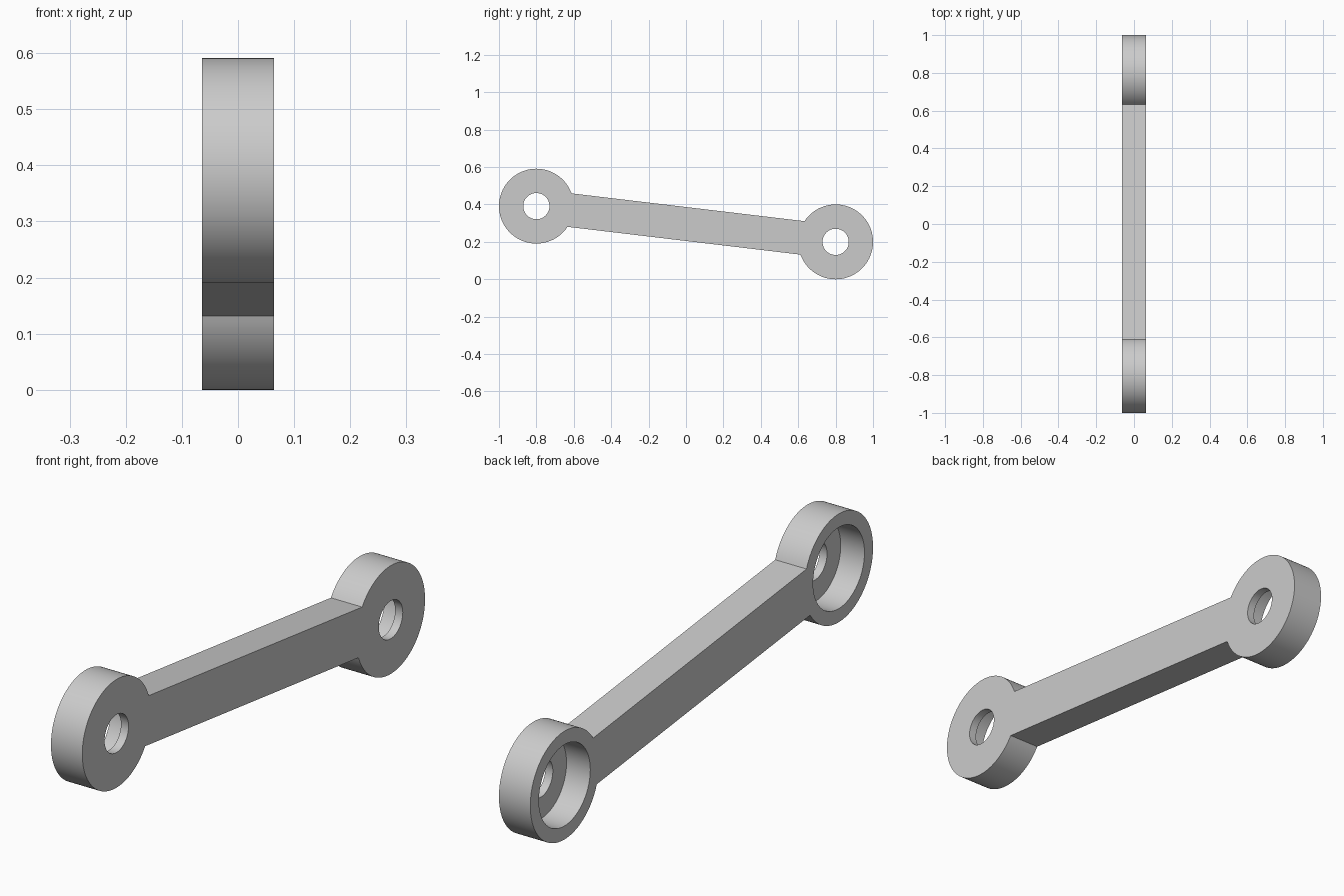
import bpy, bmesh, math
from mathutils import Vector

cube = bpy.data.objects.get("Cube")
if cube:
    bpy.data.objects.remove(cube, do_unlink=True)

HALF = 0.064          # half thickness along x
EYE_R, BORE_R, RECESS_R = 0.2, 0.07, 0.15
FLOOR = 0.031         # thickness left behind each recess
ARM_HALF = 0.09
HIGH, LOW = Vector((-0.8, 0.391)), Vector((0.8, 0.2))   # eye centres (y, z)
SEGMENTS = 96

metal = bpy.data.materials.new("light grey")
metal.use_nodes = True
grey = (0.6, 0.6, 0.6, 1)
metal.diffuse_color = grey
metal.node_tree.nodes["Principled BSDF"].inputs["Base Color"].default_value = grey


def finish(name, bm):
    bmesh.ops.recalc_face_normals(bm, faces=bm.faces)
    mesh = bpy.data.meshes.new(name)
    bm.to_mesh(mesh)
    bm.free()
    mesh.materials.append(metal)
    obj = bpy.data.objects.new(name, mesh)
    bpy.context.collection.objects.link(obj)
    return obj


def ring(bm, centre, radius, x):
    turns = [2 * math.pi * i / SEGMENTS for i in range(SEGMENTS)]
    return [bm.verts.new((x, centre.x + radius * math.cos(a),
                          centre.y + radius * math.sin(a))) for a in turns]


def stepped_cutter(name, centre):
    """Narrow through bore that widens into a recess on the -x side."""
    bm = bmesh.new()
    step = HALF - FLOOR
    rings = [ring(bm, centre, r, x) for r, x in
             ((BORE_R, HALF + 0.1), (BORE_R, step), (RECESS_R, step), (RECESS_R, -HALF - 0.1))]
    for a, b in zip(rings, rings[1:]):
        for i in range(SEGMENTS):
            j = (i + 1) % SEGMENTS
            bm.faces.new((a[i], a[j], b[j], b[i]))
    bm.faces.new(rings[0])
    bm.faces.new(rings[-1])
    obj = finish(name, bm)
    obj.hide_render = True
    return obj


# Link outline: an arc round each eye, joined by the straight arm edges
direction = math.atan2(LOW.y - HIGH.y, LOW.x - HIGH.x)
gap = math.asin(ARM_HALF / EYE_R)
bm = bmesh.new()
outline = []
for centre, inward in ((HIGH, direction), (LOW, direction + math.pi)):
    for i in range(SEGMENTS + 1):
        a = inward + gap + (2 * math.pi - 2 * gap) * i / SEGMENTS
        outline.append(bm.verts.new((-HALF, centre.x + EYE_R * math.cos(a),
                                     centre.y + EYE_R * math.sin(a))))
face = bm.faces.new(outline)
extruded = bmesh.ops.extrude_face_region(bm, geom=[face])
moved = [v for v in extruded["geom"] if isinstance(v, bmesh.types.BMVert)]
bmesh.ops.translate(bm, verts=moved, vec=(2 * HALF, 0, 0))
link = finish("connecting_link", bm)

# Stepped holes in both eyes
cutters = [stepped_cutter("high_eye_cutter", HIGH), stepped_cutter("low_eye_cutter", LOW)]
for cutter in cutters:
    cut = link.modifiers.new(cutter.name, 'BOOLEAN')
    cut.operation = 'DIFFERENCE'
    cut.solver = 'EXACT'
    cut.object = cutter
bpy.context.view_layer.update()
evaluated = link.evaluated_get(bpy.context.evaluated_depsgraph_get())
link.data = bpy.data.meshes.new_from_object(evaluated)
link.data.name = "connecting_link"
link.modifiers.clear()
for cutter in cutters:
    bpy.data.objects.remove(cutter, do_unlink=True)

# Smooth round walls, crisp rims
bpy.ops.object.select_all(action='DESELECT')
link.select_set(True)
bpy.context.view_layer.objects.active = link
bpy.ops.object.shade_smooth_by_angle(angle=math.radians(30))
